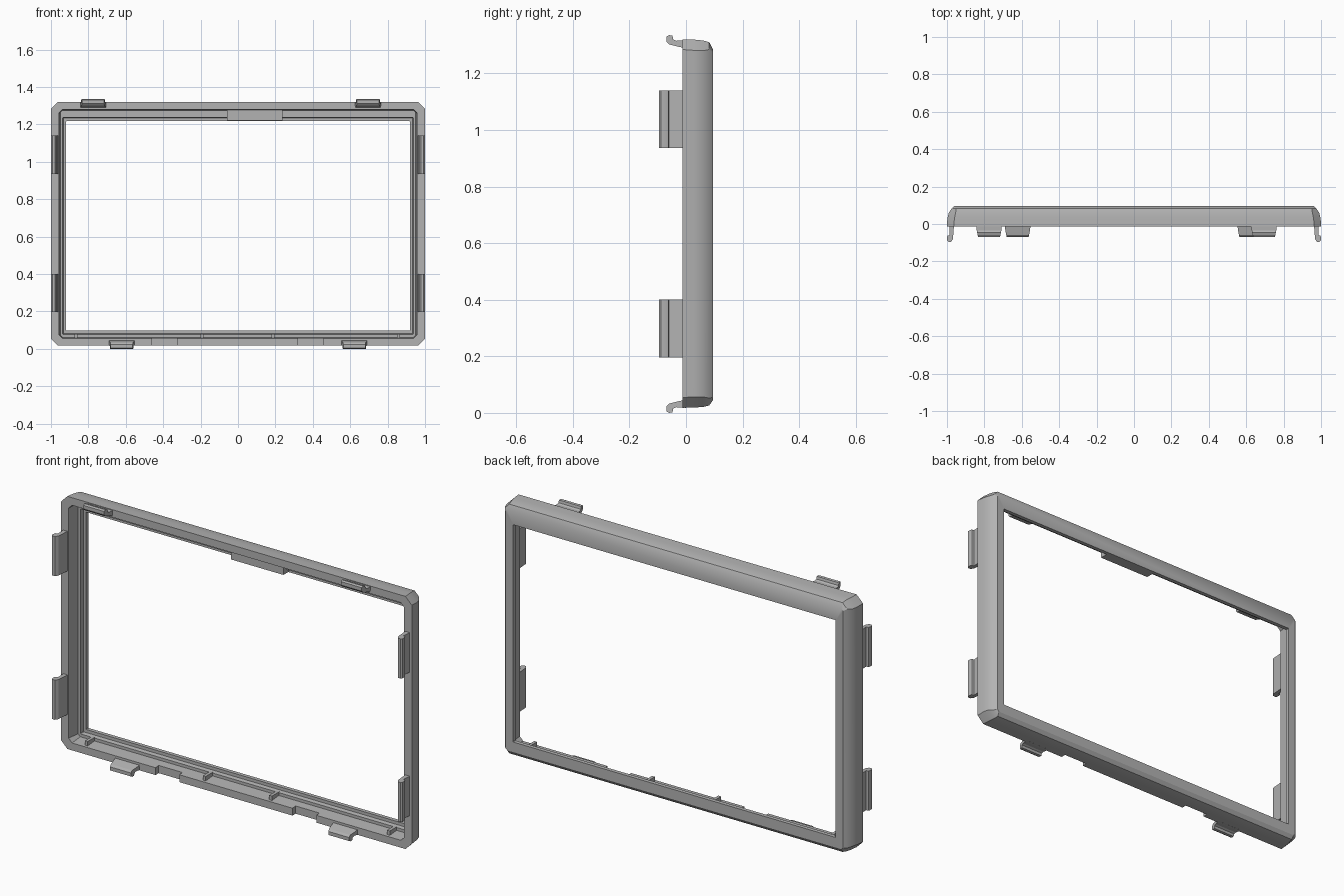
import bpy, bmesh

old = bpy.data.objects.get("Cube")
if old:
    bpy.data.objects.remove(old)

grey = bpy.data.materials.new("plain grey")
grey.use_nodes = True
COLOUR = (0.45, 0.45, 0.45, 1)
grey.diffuse_color = COLOUR
grey.node_tree.nodes["Principled BSDF"].inputs["Base Color"].default_value = COLOUR
MID = 0.6675  # height of the horizontal symmetry plane


def make(name, bm, smooth=False):
    bmesh.ops.recalc_face_normals(bm, faces=bm.faces)
    mesh = bpy.data.meshes.new(name)
    bm.to_mesh(mesh)
    bm.free()
    mesh.materials.append(grey)
    ob = bpy.data.objects.new(name, mesh)
    bpy.context.collection.objects.link(ob)
    bpy.ops.object.select_all(action='DESELECT')
    ob.select_set(True)
    bpy.context.view_layer.objects.active = ob
    if smooth:
        bpy.ops.object.shade_smooth_by_angle(angle=0.5)
    return ob


def box(name, x0, x1, y0, y1, z0, z1):
    bm = bmesh.new()
    bmesh.ops.create_cube(bm, size=1)
    for v in bm.verts:
        v.co = [a + (c + 0.5) * (b - a) for c, a, b in
                zip(v.co, (x0, y0, z0), (x1, y1, z1))]
    return make(name, bm)


def loft(name, rings, closed=False, smooth=False):
    bm = bmesh.new()
    loops = [[bm.verts.new(p) for p in ring] for ring in rings]
    n = len(loops[0])
    pairs = list(zip(loops, loops[1:]))
    if closed:
        pairs.append((loops[-1], loops[0]))
    else:
        bm.faces.new(loops[0])
        bm.faces.new(loops[-1])
    for a, b in pairs:
        for i in range(n):
            j = (i + 1) % n
            bm.faces.new((a[i], a[j], b[j], b[i]))
    return make(name, bm, smooth)


def octagon(y, x, z0, z1, c):
    return [(-x + c, y, z0), (x - c, y, z0), (x, y, z0 + c), (x, y, z1 - c),
            (x - c, y, z1), (-x + c, y, z1), (-x, y, z1 - c), (-x, y, z0 + c)]


# Frame: outer wall, rounded edge, back face, opening and stepped inside
sections = [
    (-0.013, 1.0, 0.018, 1.32, 0.036), (0.03, 0.998, 0.019, 1.319, 0.038),
    (0.06, 0.99, 0.021, 1.316, 0.036), (0.082, 0.976, 0.026, 1.31, 0.026),
    (0.095, 0.963, 0.045, 1.285, 0.01), (0.095, 0.92, 0.097, 1.217, 0.002),
    (0.075, 0.92, 0.097, 1.217, 0.002), (0.075, 0.934, 0.081, 1.235, 0.002),
    (0.055, 0.938, 0.077, 1.238, 0.004), (0.055, 0.95, 0.062, 1.275, 0.012),
    (-0.013, 0.957, 0.056, 1.281, 0.02),
]
frame = loft("bezel_frame", [octagon(*s) for s in sections], closed=True)

# Notches in the bottom rim
for x in (-0.393, 0.388):
    cutter = box("notch_cutter", x - 0.068, x + 0.068, -0.05, 0.012, -0.05, 0.07)
    cutter.hide_render = True
    bpy.context.view_layer.objects.active = frame
    mod = frame.modifiers.new("notch", 'BOOLEAN')
    mod.operation = 'DIFFERENCE'
    mod.solver = 'EXACT'
    mod.object = cutter
    bpy.ops.object.modifier_apply(modifier=mod.name)
    bpy.data.objects.remove(cutter)
bpy.ops.object.select_all(action='DESELECT')
frame.select_set(True)
bpy.ops.object.shade_smooth_by_angle(angle=0.5)

# Top and bottom hooks, tapering towards the tip
HOOK = [(0.0, 1.317), (0.0, 1.288), (-0.035, 1.296), (-0.06, 1.302),
        (-0.069, 1.312), (-0.069, 1.33), (-0.06, 1.335), (-0.048, 1.333),
        (-0.045, 1.32), (-0.035, 1.315)]


def hook(name, x, top):
    rings = [[(x + s * (0.07 + 0.2 * min(y + 0.013, 0)), y, z if top else 2 * MID - z)
              for y, z in HOOK] for s in (-1, 1)]
    loft(name, rings, smooth=True)


for side, x in (("right", -0.775), ("left", 0.695)):
    hook("top_hook_" + side, x, True)
for side, x in (("right", -0.622), ("left", 0.622)):
    hook("bottom_hook_" + side, x, False)

# Side clips with outward lips
CLIP = [(0.962, 0.0), (0.988, 0.0), (0.985, -0.06), (0.997, -0.062),
        (1.0, -0.07), (1.0, -0.088), (0.993, -0.095), (0.978, -0.095),
        (0.968, -0.08)]
for side, s in (("right", -1), ("left", 1)):
    for level, z in (("lower", 0.298), ("upper", 1.038)):
        rings = [[(s * x, y, z + e * 0.102) for x, y in CLIP] for e in (-1, 1)]
        loft(level + "_clip_" + side, rings, smooth=True)

# Small ribs along the bottom channel
for i, x in enumerate((-0.865, -0.192, 0.186, 0.858)):
    box("bottom_rib_%d" % (i + 1), x - 0.008, x + 0.008, 0.0, 0.06, 0.05, 0.08)

# Pad on the inside of the top wall
box("top_pad", -0.06, 0.238, 0.03, 0.08, 1.22, 1.288)
